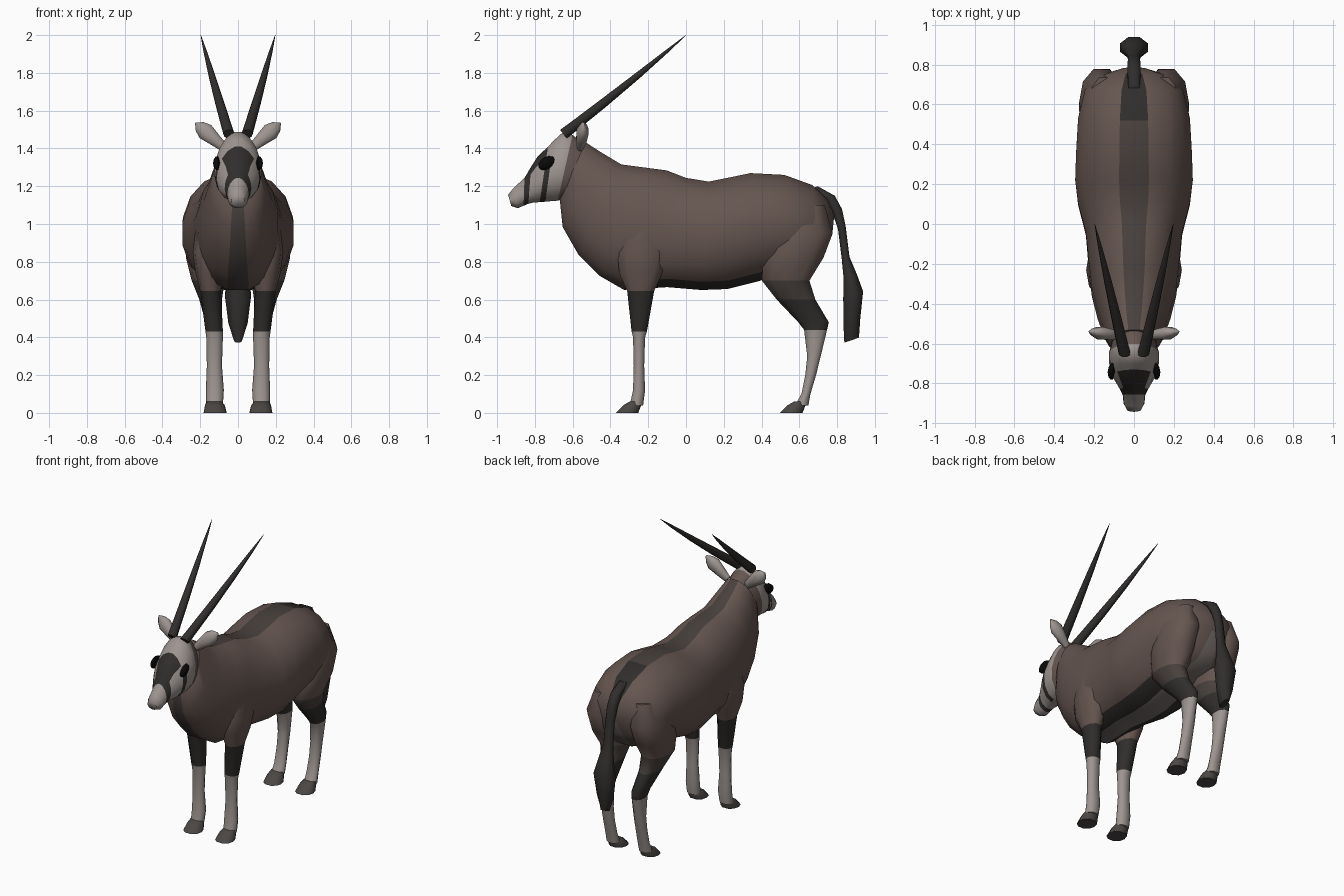
import bpy, bmesh
from math import sin, cos, pi, radians
from mathutils import Vector

if "Cube" in bpy.data.objects:
    bpy.data.objects.remove(bpy.data.objects["Cube"])

COLORS = {"brown": (.13, .092, .08), "dark": (.03, .027, .025), "dusk": (.065, .052, .047),
          "pale": (.34, .30, .28), "belly": (.17, .15, .14), "black": (.003, .003, .003),
          "hoof": (.07, .062, .058)}
MATS = {}
for key, c in COLORS.items():
    MATS[key] = bpy.data.materials.new(key)
    MATS[key].diffuse_color = (*c, 1)
NAMES = list(COLORS)


def ring(c, u, v, n=8, p=1.0, k=0.0):
    """Oval ring round c: u is the half width, v the half height; k narrows the top."""
    c, u, v = Vector(c), Vector(u), Vector(v)
    pts = []
    for j in range(n):
        a = 2 * pi * (j + .5) / n
        s, t = sin(a), cos(a)
        x = abs(s) ** p * (1 if s > 0 else -1) * (1 - k * t)
        pts.append(c + u * x + v * t)
    return pts


def span(ty, tz, by, bz, w, n=16, p=.85, k=0.0):
    """Ring on the centre plane between a top and a bottom point."""
    return ring((0, (ty + by) / 2, (tz + bz) / 2), (w, 0, 0),
                (0, (ty - by) / 2, (tz - bz) / 2), n, p, k)


def level(z, y0, y1, x0, x1, n=10):
    """Horizontal ring inside the given y and x limits."""
    return ring(((x0 + x1) / 2, (y0 + y1) / 2, z), ((x1 - x0) / 2, 0, 0),
                (0, (y1 - y0) / 2, 0), n, .85)


def loft(name, rings, paint, mirror=False, angle=60):
    """Skin the rings; paint is a colour or a function of band and distance from the top."""
    bm = bmesh.new()
    n = len(rings[0])
    loops = [[bm.verts.new(q) for q in r] for r in rings]
    pick = paint if callable(paint) else (lambda i, d: paint)
    for i in range(len(loops) - 1):
        a, b = loops[i], loops[i + 1]
        for j in range(n):
            f = bm.faces.new((a[j], a[(j + 1) % n], b[(j + 1) % n], b[j]))
            f.material_index = NAMES.index(pick(i, min(j + 1, n - j - 1)))
    for lp, i in ((loops[0], 0), (loops[-1], len(loops) - 2)):
        bm.faces.new(lp).material_index = NAMES.index(pick(i, 3))
    bmesh.ops.recalc_face_normals(bm, faces=bm.faces)
    for f in bm.faces:
        f.smooth = True
    me = bpy.data.meshes.new(name)
    bm.to_mesh(me)
    bm.free()
    for m in NAMES:
        me.materials.append(MATS[m])
    me.set_sharp_from_angle(angle=radians(angle))
    ob = bpy.data.objects.new(name, me)
    bpy.context.collection.objects.link(ob)
    if mirror:
        ob.modifiers.new("mirror", "MIRROR").use_mirror_merge = False
    return ob


# Neck and torso
body = [(-.53, 1.435, -.67, 1.13, .115), (-.45, 1.385, -.655, .98, .15), (-.34, 1.32, -.57, .83, .185),
        (-.22, 1.305, -.46, .72, .215), (-.10, 1.29, -.33, .645, .23), (0, 1.25, -.10, .66, .245),
        (.12, 1.23, .08, .645, .285), (.22, 1.25, .22, .65, .30), (.34, 1.275, .38, .69, .295),
        (.52, 1.265, .54, .74, .285), (.67, 1.21, .68, .76, .25), (.75, 1.13, .74, .85, .17),
        (.785, 1.05, .775, .95, .06)]


def body_paint(i, d):
    if d == 8:
        return "dusk" if i < 4 else "belly"
    if d == 7 and 4 <= i <= 8:
        return "dark"
    if d == 0:
        return "dark" if i >= 9 else "dusk"
    return "brown"


loft("torso_and_neck", [span(*b) for b in body], body_paint)

# Head with face markings
head = [(-.53, 1.42, -.64, 1.13, .11), (-.60, 1.475, -.68, 1.12, .125), (-.65, 1.49, -.71, 1.118, .125),
        (-.70, 1.445, -.745, 1.115, .12), (-.73, 1.412, -.775, 1.113, .112), (-.785, 1.36, -.815, 1.11, .085),
        (-.82, 1.305, -.835, 1.105, .07), (-.855, 1.245, -.86, 1.095, .056), (-.915, 1.19, -.89, 1.083, .052),
        (-.942, 1.155, -.925, 1.095, .035)]


def head_paint(i, d):
    if i == 0:
        return "brown"
    if (i == 3 and 4 <= d <= 7) or i == 6 or (i in (4, 5) and d <= 2):
        return "dark"
    return "pale"


loft("head", [span(*h, p=1, k=.15) for h in head], head_paint)

# Eyes
eye = [(.095, .02), (.105, 1), (.119, .9), (.128, .55), (.132, .05)]
loft("eye", [ring((x, -.735 - (x - .1) * .3, 1.322), (0, .045 * s, .012 * s), (0, 0, .036 * s), 12)
             for x, s in eye], "black", True)

# Ears
ear = [(0, .025, .018), (.3, .036, .03), (.65, .05, .034), (.85, .034, .02), (1, .004, .004)]
loft("ear", [ring((.075 + .15 * t, -.56 + .02 * t, 1.405 + .13 * t), (-.66 * h, 0, .75 * h), (0, hy, 0))
             for t, h, hy in ear], "pale", True)

# Horns
horn = [(-.03, .03), (.1, .028), (.3, .025), (.6, .018), (.85, .009), (1, .001)]
loft("horn", [ring((.052 + .145 * t, -.63 + .63 * t, 1.49 + .51 * t - .03 * t * (1 - t)),
                   (r, 0, 0), (0, -.63 * r, .78 * r), 10) for t, r in horn], "dark", True)

# Front legs
front = [(1.02, -.33, -.10, .06, .22), (.85, -.37, -.09, .07, .24), (.74, -.36, -.12, .08, .225),
         (.645, -.315, -.165, .09, .20), (.43, -.29, -.205, .08, .172), (.40, -.282, -.215, .08, .168),
         (.25, -.278, -.22, .085, .165), (.12, -.282, -.215, .075, .17), (.04, -.30, -.225, .08, .168)]
loft("front_leg", [level(*r) for r in front],
     lambda i, d: "brown" if i < 3 else "dark" if i < 4 else "pale", True)

# Hind legs
hind = [(1.10, .50, .74, .08, .22), (.95, .44, .785, .05, .275), (.82, .40, .735, .05, .275),
        (.70, .395, .66, .07, .245), (.60, .475, .69, .085, .205), (.48, .59, .76, .085, .172),
        (.44, .622, .75, .085, .168), (.30, .64, .715, .085, .162), (.20, .63, .69, .085, .162),
        (.10, .61, .66, .08, .165), (.04, .575, .65, .08, .167)]
loft("hind_leg", [level(*r) for r in hind],
     lambda i, d: "brown" if i < 3 else "dusk" if i < 4 else "dark" if i < 6 else "pale", True)

# Hooves
for name, y in (("front_hoof", -.375), ("hind_hoof", .495)):
    loft(name, [level(.06, y + .075, y + .135, .085, .165), level(.04, y + .04, y + .14, .07, .175),
                level(0, y, y + .125, .06, .182)], "hoof", True, 40)

# Tail with tuft
tail = [(.67, 1.19, .03, .03), (.76, 1.14, .035, .03), (.80, 1.07, .035, .028), (.825, .98, .032, .022),
        (.845, .82, .035, .022), (.87, .72, .055, .038), (.885, .625, .075, .057), (.878, .48, .055, .048),
        (.877, .385, .022, .042)]
loft("tail", [ring((0, y, z), (hx, 0, 0), (0, hy, .35 * hy), 8) for y, z, hx, hy in tail], "dark")

for m in bpy.data.materials:
    if m.users and not m.is_grease_pencil:
        m.use_nodes = True
        m.node_tree.nodes["Principled BSDF"].inputs["Base Color"].default_value = m.diffuse_color
